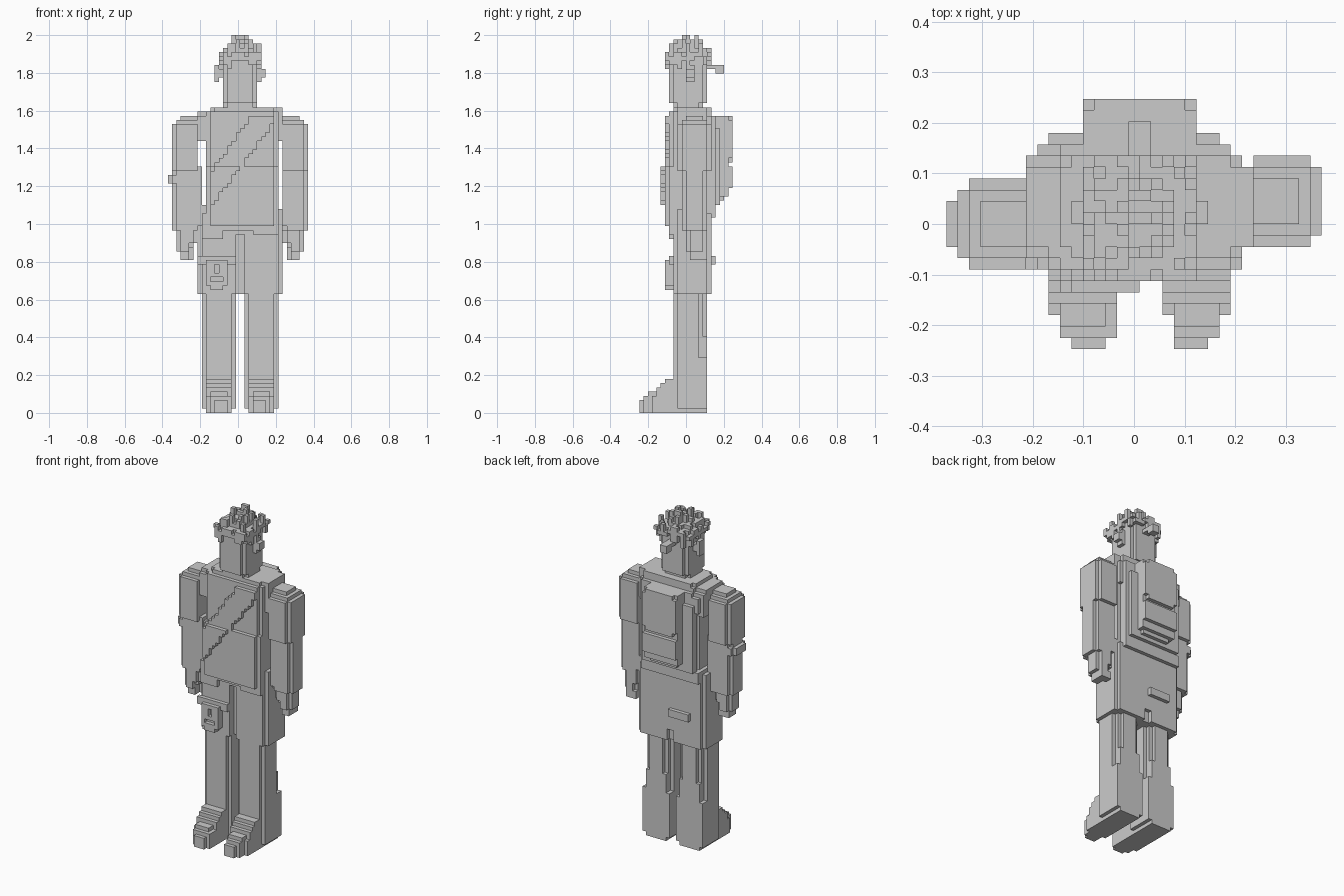
import bpy, bmesh, random

V = 2 / 89                       # block size
ORG = (-16.5 * V, -11 * V, 0)    # grid corner
random.seed(4)

grey = bpy.data.materials.new("light grey")
grey.diffuse_color = (0.6, 0.6, 0.6, 1)


def cell(value, axis):
    return round((value - ORG[axis]) / V)


def box(s, x0, x1, y0, y1, z0, z1, c=0):
    """Fill a block region; c steps the upright corners inwards."""
    a, b = cell(x0, 0), max(cell(x1, 0), cell(x0, 0) + 1)
    d, e = cell(y0, 1), max(cell(y1, 1), cell(y0, 1) + 1)
    f, g = cell(z0, 2), max(cell(z1, 2), cell(z0, 2) + 1)
    for k in range(c + 1):
        for i in range(a + k, b - k):
            for j in range(d + c - k, e - c + k):
                s.update((i, j, h) for h in range(f, g))


def cut(s, *b):
    t = set()
    box(t, *b)
    s -= t


def build(name, s):
    """Skin the filled blocks and merge the flat areas."""
    bm = bmesh.new()
    verts = {}
    for c in s:
        for ax in range(3):
            for d in (0, 1):
                n = list(c)
                n[ax] += 2 * d - 1
                if tuple(n) in s:
                    continue
                u, w = (ax + 1) % 3, (ax + 2) % 3
                quad = []
                for p, q in ((0, 0), (1, 0), (1, 1), (0, 1)):
                    k = list(c)
                    k[ax] += d
                    k[u] += p
                    k[w] += q
                    k = tuple(k)
                    if k not in verts:
                        verts[k] = bm.verts.new([ORG[m] + k[m] * V for m in range(3)])
                    quad.append(verts[k])
                bm.faces.new(quad if d else quad[::-1])
    bmesh.ops.dissolve_limit(bm, angle_limit=0.01, verts=bm.verts[:], edges=bm.edges[:])
    me = bpy.data.meshes.new(name)
    bm.to_mesh(me)
    bm.free()
    me.materials.append(grey)
    ob = bpy.data.objects.new(name, me)
    bpy.context.collection.objects.link(ob)


# Legs with stepped shoes
for side, x0, x1 in (("left", -.19, -.015), ("right", .03, .21)):
    leg = set()
    box(leg, x0, x1, -.065, .09, .18, .64, 1)
    box(leg, x0 + V, x1 - V, -.065, .112, 0, .4)
    box(leg, x0, x1, -.045, .112, .02, .3)
    box(leg, x0 + 2 * V, x1 - 2 * V, -.065, .112, .4, .64)
    build(side + "_leg", leg)
    shoe = set()
    a, b = x0 + V, x1 - V
    left = side == "left"
    box(shoe, a, b, -.18, .112, 0, .09)
    box(shoe, a + V, b - (0 if left else V), -.225, 0, 0, .09)
    box(shoe, a + (2 if left else 1) * V, b - (1 if left else 2) * V, -.247, 0, 0, .067)
    box(shoe, a + V, b - V, -.2, .09, .067, .112)
    for y, z in ((-.157, .112), (-.135, .135), (-.112, .157), (-.067, .18)):
        box(shoe, a, b, y, .09, z - V, z + V)
    build(side + "_shoe", shoe)

# Shorts with a front crease and a back leg slit
shorts = set()
box(shorts, -.215, .235, -.045, .112, .64, .97)
box(shorts, -.19, .21, -.067, .135, .64, .97)
cut(shorts, -.015, .03, -.07, -.02, .6, .95)
cut(shorts, 0, .03, .11, .14, .6, .7)
build("shorts", shorts)
plate = set()
box(plate, -.12, .01, .13, .157, .79, .83)
build("back_pocket_flap", plate)

# Hip pouch
pouch = set()
box(pouch, -.21, 0, -.09, -.06, .79, .83)
box(pouch, -.17, -.06, -.112, -.06, .675, .8)
box(pouch, -.15, -.08, -.112, -.06, .65, .68)
cut(pouch, -.125, -.105, -.12, -.1, .745, .785)
cut(pouch, -.147, -.08, -.12, -.1, .695, .72)
build("hip_pouch", pouch)

# Jacket: chest, fuller belly, shoulder yoke and uneven hem
torso = set()
box(torso, -.17, .21, -.09, .135, .99, 1.6, 1)
box(torso, -.17, .21, -.112, .1, 1.0, 1.3, 1)
box(torso, -.15, .19, -.067, .157, 1.05, 1.57)
box(torso, -.21, .235, -.045, .112, 1.44, 1.6)
box(torso, -.21, .235, -.045, .112, .95, 1.08)
box(torso, -.21, .21, -.067, .135, 1.44, 1.57)
box(torso, -.19, .19, -.067, .157, 1.46, 1.55)
box(torso, -.15, .235, -.045, .112, 1.55, 1.62)
box(torso, -.13, .19, -.067, .135, 1.55, 1.62)
box(torso, -.19, .21, -.09, .135, .97, 1.06)
box(torso, -.19, .19, -.067, .157, 1.03, 1.1)
box(torso, -.19, -.08, -.09, -.03, .93, 1.0)
box(torso, .08, .21, -.09, -.03, .95, 1.0)
build("jacket", torso)

# Diagonal chest strap, one block proud of the jacket
strap = set()
for i in range(cell(-.147, 0), cell(.2, 0)):
    x = ORG[0] + i * V
    low = 1.1 + (x + .147) * 1.34
    high = min(low + .19, 1.58)
    if low < 1.3:
        box(strap, x, x + V, -.135, -.1, low, min(high, 1.3))
    if high > 1.3:
        box(strap, x, x + V, -.112, -.08, max(low, 1.3), high)
build("chest_strap", strap)

# Backpack with stepped base and raised pocket
pack = set()
box(pack, -.17, .17, .13, .18, 1.1, 1.5)
box(pack, -.1, .12, .14, .225, 1.15, 1.57)
box(pack, -.08, .1, .14, .247, 1.33, 1.57)
box(pack, -.1, .12, .14, .247, 1.35, 1.55)
box(pack, -.1, .12, .14, .247, 1.18, 1.31)
box(pack, -.08, .1, .14, .202, 1.12, 1.2)
build("backpack", pack)

# Arms: shoulder cap, sleeve, forearm and hand, stepped on the outer side
arm = set()
box(arm, -.347, -.215, -.067, .067, 1.28, 1.53)
box(arm, -.325, -.215, -.09, .09, 1.28, 1.53)
box(arm, -.325, -.215, -.067, .067, 1.5, 1.555)
box(arm, -.3, -.215, -.045, .045, 1.52, 1.575)
box(arm, -.347, -.2, -.067, .067, .97, 1.3, 1)
box(arm, -.325, -.2, -.067, .067, 1.0, 1.3)
box(arm, -.325, -.22, -.067, .045, .9, .98, 1)
build("left_arm", arm)
hand = set()
box(hand, -.325, -.235, -.067, .045, .85, .92, 1)
box(hand, -.3, -.235, -.045, .02, .8, .86)
cut(hand, -.26, -.23, -.07, 0, .82, .88)
build("left_hand", hand)
band = set()
box(band, -.37, -.19, -.045, .045, 1.22, 1.265)
box(band, -.347, -.2, -.067, .067, 1.22, 1.265)
build("arm_band", band)

arm = set()
box(arm, .235, .367, -.02, .112, 1.28, 1.53)
box(arm, .235, .345, -.045, .135, 1.28, 1.53)
box(arm, .235, .345, -.02, .112, 1.5, 1.555)
box(arm, .235, .32, 0, .09, 1.54, 1.575)
box(arm, .235, .367, -.02, .112, .97, 1.3, 1)
box(arm, .235, .345, -.02, .112, 1.0, 1.3)
box(arm, .235, .345, 0, .112, .9, .98, 1)
build("right_arm", arm)
hand = set()
box(hand, .255, .345, 0, .112, .85, .92, 1)
box(hand, .255, .32, .02, .112, .8, .86)
cut(hand, .25, .28, 0, .06, .82, .88)
build("right_hand", hand)

# Head and neck
head = set()
box(head, -.08, .1, -.09, .112, 1.65, 1.9, 1)
box(head, -.08, .1, -.067, .09, 1.6, 1.66, 1)
build("head", head)

# Hair: close cap in shrinking layers, with loose strands and many tufts
hair = set()
for k, (z0, z1) in enumerate(((1.865, 1.91), (1.9, 1.935), (1.93, 1.96), (1.95, 1.98))):
    box(hair, -.08 + k * V, .105 - k * V, -.09 + k * V, .112 - k * V, z0, z1, 1)
for i in range(9):
    x, y = -.08 + i * V, -.09 + i * V
    for px, py in ((x, -.112), (x, .112), (-.1, y), (.1, y)):
        if px < .11:
            drop = random.choice((1.82, 1.84, 1.86, 1.88))
            box(hair, px, px + V, py, py + V, drop, random.choice((1.89, 1.91, 1.92)))
for i in range(34):
    x, y = random.uniform(-.09, .1), random.uniform(-.1, .11)
    r = max(abs(x - .01), abs(y))
    z = 1.995 - max(0, r - .02) * .75
    box(hair, x, x + V, y, y + V, z - 3 * V, z)
for x, y in ((-.035, -.02), (.0, .05), (.035, 0)):
    box(hair, x, x + V, y, y + V, 1.95, 2.0)
# Side locks over the ears and a small back tuft
for x0, x1 in ((-.125, -.08), (.1, .145)):
    box(hair, x0, x1, 0, .045, 1.775, 1.82)
    box(hair, (x0 + x1) / 2 - V / 2, (x0 + x1) / 2 + V / 2, 0, .045, 1.76, 1.84)
box(hair, -.01, .035, .1, .18, 1.82, 1.85)
box(hair, -.01, .035, .15, .2, 1.8, 1.835)
build("hair", hair)
